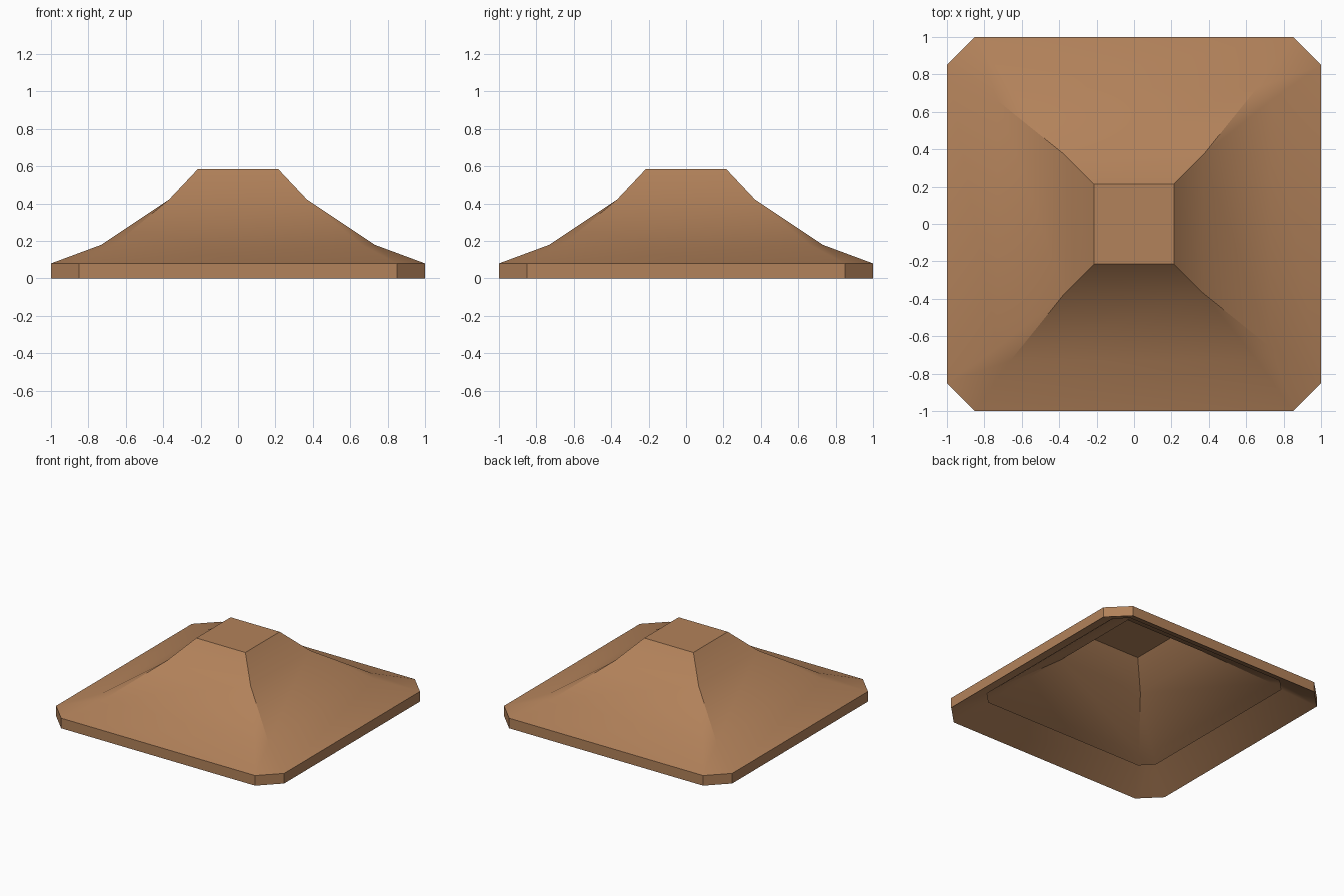
import bpy
import bmesh

cube = bpy.data.objects.get("Cube")
if cube:
    bpy.data.objects.remove(cube, do_unlink=True)

# Clay colour
clay = bpy.data.materials.new("warm_clay_brown")
clay.use_nodes = True
colour = (0.448, 0.223, 0.103, 1)
clay.diffuse_color = colour
bsdf = next(n for n in clay.node_tree.nodes if n.type == 'BSDF_PRINCIPLED')
bsdf.inputs["Base Color"].default_value = colour


def ring(bm, half, cut, z):
    """Square loop with cut corners; with no cut, neighbours share a vertex."""
    k = half - cut
    pts = [(half, -k), (half, k), (k, half), (-k, half),
           (-half, k), (-half, -k), (-k, -half), (k, -half)]
    made = {p: bm.verts.new((*p, z)) for p in dict.fromkeys(pts)}
    return [made[p] for p in pts]


bm = bmesh.new()

# Half width, corner cut, height: turned-in lip, rim wall, then the slopes
lip = ring(bm, 0.79, 0.09, 0.13)
rim_bottom = ring(bm, 1, 0.15, 0)
rim_top = ring(bm, 1, 0.15, 0.08)
low_slope = ring(bm, 0.73, 0.07, 0.18)
high_slope = ring(bm, 0.37, 0, 0.42)
cap = ring(bm, 0.215, 0, 0.585)
rings = [lip, rim_bottom, rim_top, low_slope, high_slope, cap]

# Single-skin sides, open underneath
for lower, upper in zip(rings, rings[1:]):
    for i in range(8):
        j = (i + 1) % 8
        corners = list(dict.fromkeys((lower[i], lower[j], upper[j], upper[i])))
        if len(corners) > 2:
            bm.faces.new(corners)

# Flat cap
bm.faces.new(list(dict.fromkeys(cap)))

# Smooth slopes with hard edges on the rim, cap and upper hips
bm.normal_update()
for f in bm.faces:
    f.smooth = True
for e in bm.edges:
    e.smooth = e.calc_face_angle(0) < 0.7

# One crisp side on each middle hip, fading out below
for i in range(0, 8, 2):
    bm.edges.get((low_slope[i], high_slope[i])).smooth = False

mesh = bpy.data.meshes.new("roof_shell")
bm.to_mesh(mesh)
bm.free()
mesh.materials.append(clay)
roof = bpy.data.objects.new("roof_shell", mesh)
bpy.context.collection.objects.link(roof)
